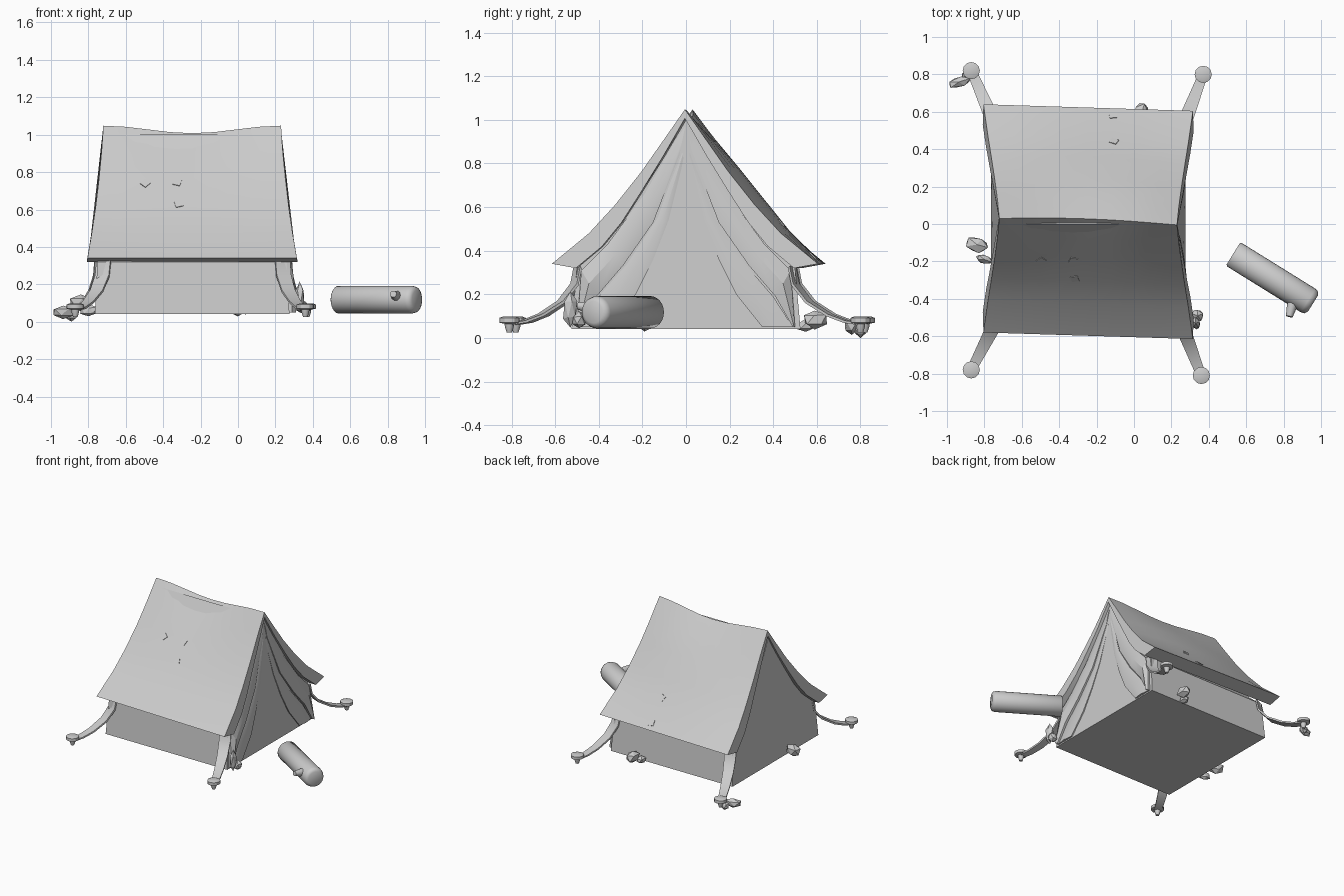
import bpy, bmesh, math, random
from mathutils import Vector, Matrix

cube = bpy.data.objects.get("Cube")
if cube:
    bpy.data.objects.remove(cube)

grey = bpy.data.materials.new("plain_grey")
grey.use_nodes = True
grey.diffuse_color = (0.6, 0.6, 0.6, 1)
grey.node_tree.nodes["Principled BSDF"].inputs["Base Color"].default_value = (0.6, 0.6, 0.6, 1)


def finish(name, bm, smooth=None):
    bmesh.ops.recalc_face_normals(bm, faces=bm.faces)
    mesh = bpy.data.meshes.new(name)
    bm.to_mesh(mesh)
    bm.free()
    mesh.materials.append(grey)
    ob = bpy.data.objects.new(name, mesh)
    bpy.context.collection.objects.link(ob)
    if smooth:
        bpy.ops.object.select_all(action='DESELECT')
        bpy.context.view_layer.objects.active = ob
        ob.select_set(True)
        bpy.ops.object.shade_smooth_by_angle(angle=math.radians(smooth))
    return ob


def loft(name, rings, smooth=None):
    """Skin closed rings of points and cap both ends."""
    bm = bmesh.new()
    rows = [[bm.verts.new(p) for p in ring] for ring in rings]
    n = len(rows[0])
    for a, b in zip(rows, rows[1:]):
        for i in range(n):
            j = (i + 1) % n
            bm.faces.new((a[i], a[j], b[j], b[i]))
    bm.faces.new(rows[0])
    bm.faces.new(rows[-1])
    return finish(name, bm, smooth)


def lerp(a, b, t):
    return a + (b - a) * t


# Roof: draped shell with a sagging ridge and flared ends
OUTER = [(0, 1.04), (0.1, 0.9), (0.2, 0.76), (0.32, 0.61), (0.44, 0.48), (0.61, 0.34)]
INNER = [(0, 1.0), (0.1, 0.83), (0.2, 0.67), (0.29, 0.53), (0.38, 0.42), (0.5, 0.32)]


def roof_point(t, side, y, z):
    """Place a profile point at t along the ridge."""
    drop = (1.04 - z) / 0.7
    flare = 0.04 * drop + 0.045 * drop ** 2
    x = lerp(-0.72 - flare, 0.23 + flare, t)
    mid = math.sin(math.pi * t)
    z += (0.008 - 0.04 * mid ** 2) * max(0, 1 - 1.3 * drop) ** 2
    shift = lerp(0.03, -0.005, t) + 0.015 * mid * (1 - drop)
    bulge = (0.035 if side > 0 else 0.008) * mid * math.sin(math.pi * min(1, drop))
    return (x, side * (y + bulge * 0.7) + shift, z + bulge * 0.7)


rings = []
for k in range(9):
    t = k / 8
    ring = [roof_point(t, -1, *p) for p in reversed(OUTER)]
    ring += [roof_point(t, 1, *p) for p in OUTER[1:]]
    ring += [roof_point(t, 1, *p) for p in reversed(INNER)]
    ring += [roof_point(t, -1, *p) for p in INNER[1:]]
    rings.append(ring)
loft("canvas_roof", rings, 25)

# Tent body: low walls and gables filling the underside of the roof
body = [(-0.525, 0.04)] + [(-y, z) for y, z in reversed(INNER)] + INNER[1:] + [(0.525, 0.04)]
ends = []
for low, top in ((-0.765, -0.71), (0.275, 0.215)):
    ends.append([(lerp(low, top, max(0, z - 0.1) / 0.9), y, z) for y, z in body])
loft("tent_body", ends)

# Entrance curtains: tied-back pleats hanging from the apex
PLEATS = {
    "outer": ([(0, 0.99), (0.19, 0.66), (0.36, 0.43), (0.48, 0.31), (0.5, 0.05)],
              [(0.03, 0.84), (0.15, 0.53), (0.29, 0.33), (0.41, 0.19), (0.49, 0.05)], 0.04),
    "inner": ([(0.02, 0.86), (0.13, 0.55), (0.27, 0.34), (0.4, 0.19), (0.49, 0.05)],
              [(0.01, 0.82), (0.08, 0.54), (0.15, 0.36), (0.23, 0.2), (0.35, 0.05)], 0.022),
}
for side, label in ((1, "back"), (-1, "front")):
    for kind, (edge_a, edge_b, lift) in PLEATS.items():
        rings = []
        for (ya, za), (yb, zb) in zip(edge_a, edge_b):
            ring = []
            for s, h in ((0, 0.5), (0.5, 1), (1, 0.6), (1, 0), (0, 0)):
                y, z = lerp(ya, yb, s), lerp(za, zb, s)
                wall = lerp(0.275, 0.215, max(0, z - 0.1) / 0.9) - 0.005
                ring.append((wall + h * lift * min(1, 1.15 - z), side * y, z))
            rings.append(ring)
        loft(f"{label}_{kind}_curtain", rings, 25)

# Guy straps with pegs at the four corners
SAG = [(0, 0.33), (0.05, 0.25), (0.25, 0.17), (0.55, 0.11), (0.8, 0.08), (1, 0.07)]
CORNERS = {"front_right": ((-0.72, -0.49), (-0.87, -0.78)), "front_left": ((0.24, -0.5), (0.36, -0.81)),
           "back_right": ((-0.73, 0.5), (-0.87, 0.82)), "back_left": ((0.25, 0.49), (0.37, 0.8))}
for label, (start, end) in CORNERS.items():
    a, b = Vector(start), Vector(end)
    d = (b - a).normalized()
    across = Vector((-d.y, d.x))
    rings = []
    for t, z in SAG:
        c = a.lerp(b, t)
        w = lerp(0.042, 0.025, t)
        p, q = c + across * w, c - across * w
        rings.append([(p.x, p.y, z), (q.x, q.y, z), (q.x - d.x * 0.008, q.y - d.y * 0.008, z - 0.01),
                      (p.x - d.x * 0.008, p.y - d.y * 0.008, z - 0.01)])
    loft(label + "_strap", rings, 40)
    rings = []
    for r, z in ((0.012, 0.025), (0.02, 0.05), (0.022, 0.065), (0.046, 0.07), (0.046, 0.092), (0.03, 0.098)):
        rings.append([(b.x + r * math.cos(k * math.tau / 12), b.y + r * math.sin(k * math.tau / 12), z)
                      for k in range(12)])
    loft(label + "_peg", rings, 30)


# Log with rounded rims and a branch stub
def rod(name, a, b, stations, sides):
    a, b = Vector(a), Vector(b)
    turn = (b - a).to_track_quat('Z', 'Y')
    rings = []
    for t, r in stations:
        rings.append([a.lerp(b, t) + turn @ Vector((r * math.cos(k * math.tau / sides),
                                                   r * math.sin(k * math.tau / sides), 0))
                      for k in range(sides)])
    return loft(name, rings, 50)


rod("log", (0.53, -0.16, 0.118), (0.957, -0.425, 0.118),
    [(0, 0.066), (0.015, 0.074), (0.94, 0.074), (0.98, 0.068), (1, 0.05)], 24)
rod("branch_stub", (0.86, -0.38, 0.13), (0.83, -0.495, 0.148), [(0, 0.032), (0.6, 0.026), (1, 0.018)], 10)

# Faceted stones
random.seed(4)
STONES = [((-0.84, -0.11, 0.1), (0.07, 0.045, 0.05)), ((-0.8, -0.19, 0.06), (0.05, 0.025, 0.035)),
          ((-0.935, 0.76, 0.05), (0.068, 0.03, 0.036)), ((-0.89, 0.8, 0.035), (0.035, 0.03, 0.033)),
          ((0.33, -0.53, 0.13), (0.027, 0.035, 0.085)), ((0.34, -0.49, 0.08), (0.035, 0.04, 0.04)),
          ((0.04, 0.59, 0.085), (0.045, 0.06, 0.045)), ((0.0, 0.55, 0.055), (0.035, 0.045, 0.03))]
for i, (place, size) in enumerate(STONES):
    bm = bmesh.new()
    bmesh.ops.create_icosphere(bm, subdivisions=1, radius=1)
    for v in bm.verts:
        v.co *= random.uniform(0.85, 1.1)
    turn = Matrix.Rotation(random.uniform(-0.4, 0.4), 4, 'Z')
    bm.transform(Matrix.Translation(place) @ turn @ Matrix.Diagonal((*size, 1)))
    finish(f"stone_{i + 1}", bm)

# Small mending patches lying on the roof slopes
slopes = [(0.42, -1, 2, 0.1), (0.43, -1, 2, 0.9), (0.25, -1, 2, 0.15),
          (0.62, 1, 4, 0.75), (0.63, 1, 3, 0.8)]
for i, (t, side, seg, f) in enumerate(slopes):
    p, q = (Vector(roof_point(t, side, *OUTER[seg + k])) for k in (0, 1))
    down = (q - p).normalized()
    normal = Vector((1, 0, 0)).cross(down) * -side
    if normal.z < 0:
        normal.negate()
    frame = Matrix((Vector((1, 0, 0)), down, normal)).transposed().to_4x4()
    bm = bmesh.new()
    bmesh.ops.create_cube(bm, size=1)
    bm.transform(Matrix.Translation(p.lerp(q, f)) @ frame @ Matrix.Rotation(0.3 + i, 4, 'Z')
                 @ Matrix.Diagonal((0.04, 0.04, 0.008, 1)))
    finish(f"roof_patch_{i + 1}", bm)
